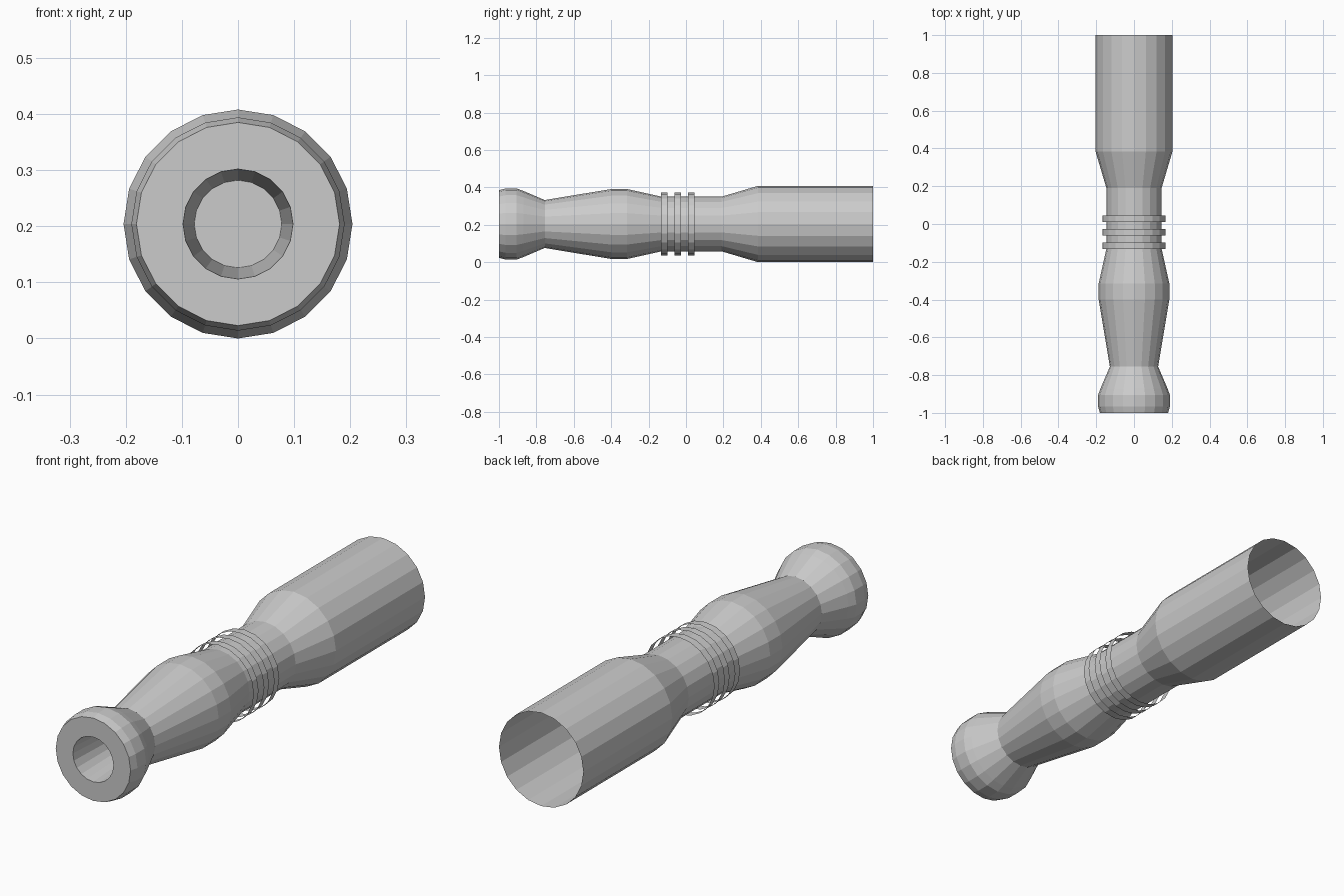
import bpy, math

if "Cube" in bpy.data.objects:
    bpy.data.objects.remove(bpy.data.objects["Cube"])

SIDES = 20
CZ = 0.204  # height of the long axis

mat = bpy.data.materials.new("plain grey")
mat.diffuse_color = (0.6, 0.6, 0.6, 1)
mat.use_nodes = True
mat.node_tree.nodes["Principled BSDF"].inputs["Base Color"].default_value = mat.diffuse_color


def lathe(name, profile, cap_end=False):
    """Revolve (y, radius) points around the y axis, open unless capped."""
    verts, faces = [], []
    for y, r in profile:
        for i in range(SIDES):
            a = 2 * math.pi * i / SIDES
            verts.append((r * math.sin(a), y, CZ + r * math.cos(a)))
    for k in range(len(profile) - 1):
        for i in range(SIDES):
            j = (i + 1) % SIDES
            a, b = k * SIDES, (k + 1) * SIDES
            faces.append((a + i, a + j, b + j, b + i))
    if cap_end:
        b = (len(profile) - 1) * SIDES
        faces.append(tuple(b + i for i in range(SIDES)))
    mesh = bpy.data.meshes.new(name)
    mesh.from_pydata(verts, [], faces)
    mesh.materials.append(mat)
    mesh.update()
    ob = bpy.data.objects.new(name, mesh)
    bpy.context.collection.objects.link(ob)
    return ob


# rounded mouthpiece with flat rim and blind tapered bore
lathe("mouthpiece", [(-0.755, 0.128), (-0.87, 0.177), (-0.905, 0.19),
                     (-0.965, 0.19), (-1.0, 0.181), (-1.0, 0.098),
                     (-0.7, 0.078)], cap_end=True)

# swelling body, waist and wide open barrel
lathe("barrel", [(1.0, 0.204), (0.385, 0.204), (0.19, 0.146), (-0.13, 0.146),
                 (-0.315, 0.187), (-0.40, 0.187), (-0.755, 0.128)])

# thin open bands around the waist
for n, y in enumerate((-0.133, -0.061, 0.010)):
    lathe(f"waist_band_{n + 1}", [(y + 0.035, 0.168), (y, 0.168)])
